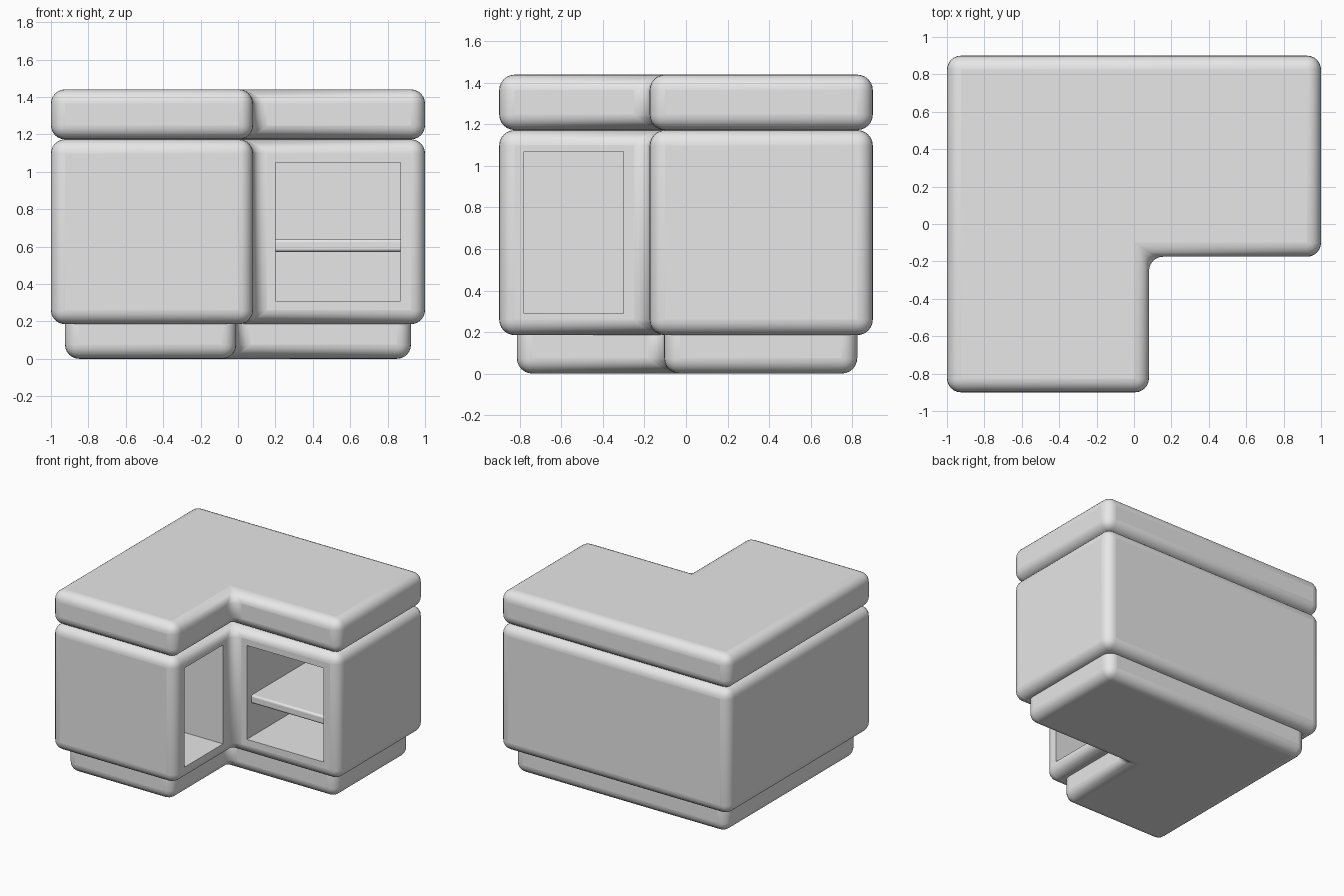
import bpy
import bmesh
import math

if "Cube" in bpy.data.objects:
    bpy.data.objects.remove(bpy.data.objects["Cube"])

grey = bpy.data.materials.new("light grey")
grey.use_nodes = True
grey.diffuse_color = (0.8, 0.8, 0.8, 1)
grey.node_tree.nodes["Principled BSDF"].inputs["Base Color"].default_value = (0.8, 0.8, 0.8, 1)


def prism(name, outline, z0, z1):
    """Extrude a flat outline from z0 up to z1."""
    bm = bmesh.new()
    face = bm.faces.new([bm.verts.new((x, y, z0)) for x, y in outline])
    top = bmesh.ops.extrude_face_region(bm, geom=[face])["geom"]
    verts = [v for v in top if isinstance(v, bmesh.types.BMVert)]
    bmesh.ops.translate(bm, verts=verts, vec=(0, 0, z1 - z0))
    bmesh.ops.recalc_face_normals(bm, faces=bm.faces)
    mesh = bpy.data.meshes.new(name)
    bm.to_mesh(mesh)
    bm.free()
    mesh.materials.append(grey)
    obj = bpy.data.objects.new(name, mesh)
    bpy.context.collection.objects.link(obj)
    return obj


def box(name, x0, x1, y0, y1, z0, z1):
    return prism(name, [(x0, y0), (x1, y0), (x1, y1), (x0, y1)], z0, z1)


def corner_slab(name, x0, x1, y0, y1, notch_x, notch_y, z0, z1):
    """L-shaped slab with the front left quarter cut away."""
    return prism(name, [(x0, y0), (notch_x, y0), (notch_x, notch_y),
                        (x1, notch_y), (x1, y1), (x0, y1)], z0, z1)


def add_bevel(obj, width, segments):
    mod = obj.modifiers.new("rounded edges", "BEVEL")
    mod.width = width
    mod.segments = segments
    mod.limit_method = "ANGLE"


def smooth(obj):
    bpy.ops.object.select_all(action="DESELECT")
    obj.select_set(True)
    bpy.context.view_layer.objects.active = obj
    bpy.ops.object.shade_smooth_by_angle(angle=math.radians(35))


# Plinth, cabinet and worktop
plinth = corner_slab("plinth", -0.925, 0.925, -0.815, 0.825, -0.01, -0.105, 0, 0.27)
cabinet = corner_slab("cabinet", -1, 1, -0.9, 0.9, 0.08, -0.175, 0.185, 1.173)
worktop = corner_slab("worktop", -1, 1, -0.9, 0.9, 0.08, -0.175, 1.173, 1.44)
for part in (plinth, cabinet, worktop):
    add_bevel(part, 0.075, 6)

# Open niches cut into the two inner faces
cutters = [box("niche_cutter_back", 0.2, 0.87, -0.4, 0.72, 0.31, 1.05),
           box("niche_cutter_side", -0.85, 0.3, -0.78, -0.3, 0.29, 1.07)]
for cutter in cutters:
    cutter.hide_render = True
    cutter.hide_set(True)
    cut = cabinet.modifiers.new("niche", "BOOLEAN")
    cut.operation = "DIFFERENCE"
    cut.solver = "EXACT"
    cut.object = cutter

# Shelf in the back niche
shelf = box("shelf", 0.19, 0.88, -0.12, 0.73, 0.572, 0.638)
add_bevel(shelf, 0.015, 3)

for part in (plinth, cabinet, worktop, shelf):
    smooth(part)
